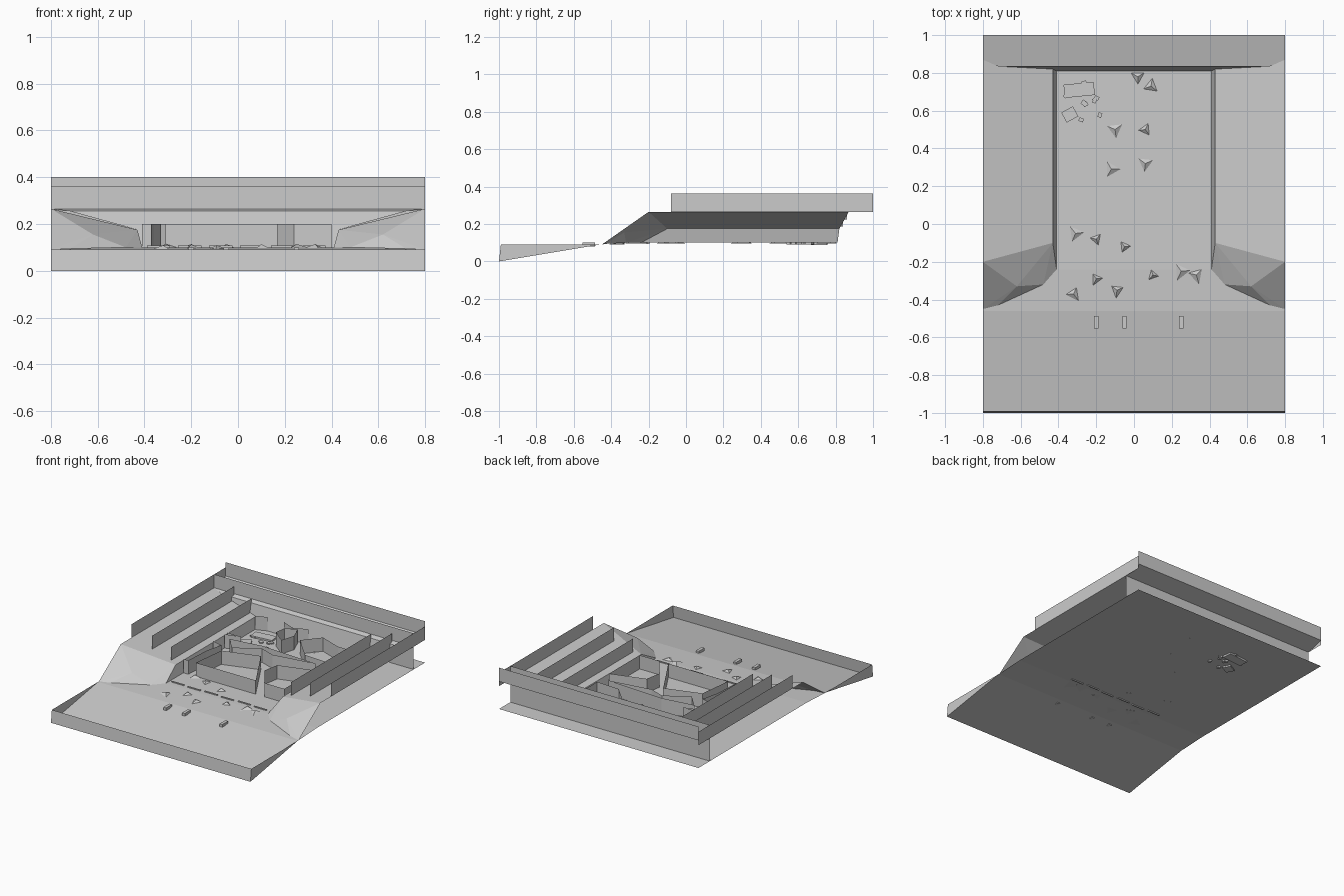
import bpy, bmesh, math, random
from mathutils import Vector, Matrix

random.seed(4)
cube = bpy.data.objects.get("Cube")
if cube:
    bpy.data.objects.remove(cube, do_unlink=True)

grey = bpy.data.materials.new("stone_grey")
grey.use_nodes = True
TONE = (0.6, 0.6, 0.6, 1)
grey.diffuse_color = TONE
grey.node_tree.nodes["Principled BSDF"].inputs["Base Color"].default_value = TONE

FLOOR, RIM, TOP, FENCE = 0.1, 0.175, 0.265, 0.097


def finish(name, bm):
    mesh = bpy.data.meshes.new(name)
    bm.to_mesh(mesh)
    bm.free()
    mesh.materials.append(grey)
    ob = bpy.data.objects.new(name, mesh)
    bpy.context.collection.objects.link(ob)
    return ob


def sheet(name, polys):
    """Object made of flat polygons, turned to face upward."""
    bm = bmesh.new()
    for pts in polys:
        face = bm.faces.new([bm.verts.new(p) for p in pts])
        face.normal_update()
        if face.normal.z < -1e-4:
            face.normal_flip()
    bmesh.ops.remove_doubles(bm, verts=bm.verts, dist=0.0005)
    return finish(name, bm)


def wall(name, pts, low, high, closed=False):
    """Thin upright wall along a ground line."""
    loop = list(zip(pts, pts[1:] + pts[:1] if closed else pts[1:]))
    return sheet(name, [[(*a, low), (*b, low), (*b, high), (*a, high)] for a, b in loop])


def flip(pts, s):
    return [(s * x, y, z) for x, y, z in pts]


def box(bm, centre, size, turn=0.0):
    m = Matrix.Translation(centre) @ Matrix.Rotation(turn, 4, "Z") @ Matrix.Diagonal((*size, 1))
    bmesh.ops.create_cube(bm, size=1, matrix=m)


# Ground: trench floor, threshold and sloping apron
strip = [(-1, 0), (-0.46, 0.09), (-0.24, FLOOR), (1, FLOOR)]
sheet("ground", [[(-0.8, a, za), (0.8, a, za), (0.8, b, zb), (-0.8, b, zb)]
                 for (a, za), (b, zb) in zip(strip, strip[1:])])

# Low parapet round the apron
sheet("apron_front_wall", [[(-0.8, -1, 0), (0.8, -1, 0), (0.8, -0.99, 0.09), (-0.8, -0.99, 0.09)]])
for s, side in ((1, "left"), (-1, "right")):
    sheet(side + "_apron_wall", [flip([(0.8, -1, 0), (0.8, -0.46, 0.09), (0.8, -0.99, 0.09)], s)])

# Side banks, flared mouth and terrace fences
for s, side in ((1, "left"), (-1, "right")):
    sheet(side + "_trench_wall", [flip([(0.41, -0.24, FLOOR), (0.41, 0.81, FLOOR),
                                        (0.43, 0.82, RIM), (0.43, -0.1, RIM)], s)])
    sheet(side + "_bank", [flip([(0.43, -0.1, RIM), (0.8, -0.2, TOP),
                                 (0.8, 0.87, TOP), (0.43, 0.82, RIM)], s)])
    rim = [(0.43, -0.1, RIM), (0.8, -0.2, TOP), (0.8, -0.45, 0.09),
           (0.72, -0.43, 0.094), (0.48, -0.32, FLOOR)]
    peak = (0.62, -0.33, 0.155)
    fan = [flip([a, b, peak], s) for a, b in zip(rim, rim[1:] + rim[:1])]
    fan.append(flip([rim[0], rim[-1], (0.41, -0.24, FLOOR)], s))
    sheet(side + "_mouth", fan)
    for x, end in ((0.48, 0.84), (0.635, 0.86), (0.8, 1)):
        base = RIM + (x - 0.43) / 0.37 * (TOP - RIM)
        wall(side + "_terrace_fence", [(s * x, -0.08), (s * x, end)], base, base + FENCE)

# Back bank
sheet("back_trench_wall", [[(-0.41, 0.81, FLOOR), (0.41, 0.81, FLOOR), (0.43, 0.82, RIM),
                            (0.72, 0.835, 0.255), (-0.72, 0.835, 0.255), (-0.43, 0.82, RIM)]])
sheet("back_bank", [[(-0.8, 0.87, TOP), (-0.72, 0.835, 0.255), (0.72, 0.835, 0.255),
                     (0.8, 0.87, TOP), (0.8, 1, 0.3), (-0.8, 1, 0.3)]])
wall("back_support_wall", [(-0.8, 0.87), (0.8, 0.87)], FLOOR, TOP)
wall("back_inner_fence", [(-0.8, 0.87), (0.8, 0.87)], TOP, TOP + FENCE)
wall("back_outer_fence", [(-0.8, 1), (0.8, 1)], 0.3, 0.4)

# Ruin walls on the trench floor
rooms = {
    "large_room": [(-.28, .21), (-.02, .29), (.17, -.04), (-.31, -.04)],
    "small_room": [(-.14, .73), (-.06, .77), (-.02, .67), (-.05, .57), (-.15, .65)],
    "star_room": [(-.34, .39), (-.1, .425), (.34, .4), (.03, .35), (-.08, .39), (-.25, .29)],
    "upper_room": [(.15, .76), (.31, .7), (.39, .7), (.39, .46), (.21, .47), (.05, .64)],
    "lower_room": [(.4, .31), (.15, .235), (.13, .12), (.24, -.04), (.4, -.04)],
}
for name, pts in rooms.items():
    wall(name, pts, FLOOR, 0.2, closed=True)
edges = [[(-.41, .3), (-.33, .28), (-.36, .15), (-.37, -.04), (-.41, -.04)],
         [(-.41, .43), (-.3, .46), (-.41, .46)],
         [(-.41, .78), (-.33, .81)],
         [(-.2, .81), (-.1, .77), (0, .81)]]
for pts in edges:
    wall("ruin_edge_wall", pts, FLOOR, 0.2)

# Broken kerb across the trench mouth
bm = bmesh.new()
for i in range(6):
    box(bm, (-0.34 + i * 0.133, -0.2 - 0.006 * (i % 2), FLOOR), (0.1, 0.008, 0.014))
finish("broken_kerb", bm)

# Bollards on the apron
bm = bmesh.new()
for x in (-0.2, -0.05, 0.25):
    box(bm, (x, -0.52, 0.09), (0.022, 0.065, 0.02))
finish("bollards", bm)

# Rubble: flat three-sided rocks
spots = [(-.2, -.29), (-.09, -.35), (.1, -.27), (.25, -.25), (.33, -.27), (-.32, -.37),
         (-.05, -.12), (-.2, -.08), (-.31, -.05), (-.1, .5), (.06, .5), (.06, .32),
         (-.12, .29), (.09, .73), (.02, .78)]
bm = bmesh.new()
for x, y in spots:
    r, spin = random.uniform(0.035, 0.06), random.uniform(0, 6)
    z = FLOOR if y > -0.24 else FLOOR + (y + 0.24) * 0.045
    m = Matrix.Translation((x, y, z + 0.006)) @ Matrix.Rotation(spin, 4, "Z")
    bmesh.ops.create_cone(bm, cap_ends=True, segments=3, radius1=r, radius2=0,
                          depth=0.018, matrix=m)
finish("rubble", bm)

# Fallen blocks in the far corner
bm = bmesh.new()
box(bm, (-0.29, 0.71, FLOOR), (0.16, 0.07, 0.024), 0.1)
box(bm, (-0.34, 0.58, FLOOR), (0.07, 0.06, 0.02), 0.5)
for i in range(12):
    spot = (random.uniform(-0.37, -0.18), random.uniform(0.53, 0.77), FLOOR)
    box(bm, spot, (0.025, 0.02, 0.018), random.uniform(0, 3))
finish("fallen_blocks", bm)
